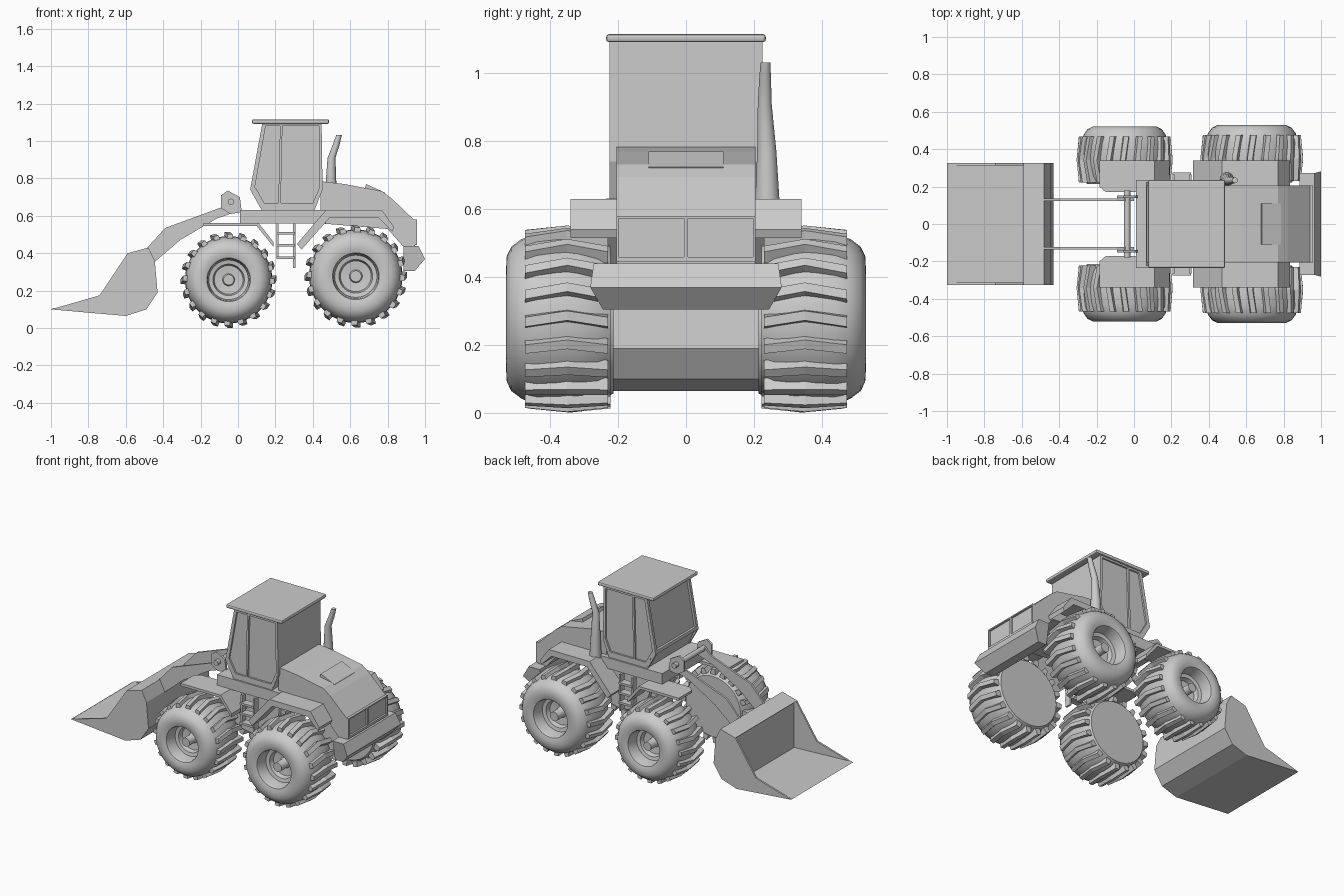
import bpy, bmesh, math
from mathutils import Vector

if "Cube" in bpy.data.objects:
    bpy.data.objects.remove(bpy.data.objects["Cube"])


def finish(name, bm, mirror=False, smooth=None):
    bmesh.ops.recalc_face_normals(bm, faces=bm.faces)
    me = bpy.data.meshes.new(name)
    bm.to_mesh(me)
    bm.free()
    ob = bpy.data.objects.new(name, me)
    bpy.context.collection.objects.link(ob)
    if mirror:
        m = ob.modifiers.new("Mirror", 'MIRROR')
        m.use_axis = (False, True, False)
    if smooth:
        bpy.ops.object.select_all(action='DESELECT')
        ob.select_set(True)
        bpy.context.view_layer.objects.active = ob
        bpy.ops.object.shade_smooth_by_angle(angle=math.radians(smooth))
    return ob


def loft(name, loops, mirror=False, caps=True, closed=False, smooth=None):
    """Skin between point loops of equal length."""
    bm = bmesh.new()
    rows = [[bm.verts.new(p) for p in lp] for lp in loops]
    n = len(rows[0])
    for a, b in zip(rows, rows[1:] + ([rows[0]] if closed else [])):
        for i in range(n):
            j = (i + 1) % n
            bm.faces.new((a[i], a[j], b[j], b[i]))
    if caps and not closed:
        bm.faces.new(rows[0])
        bm.faces.new(rows[-1])
    return finish(name, bm, mirror, smooth)


def prism(name, pts, y0, y1, mirror=False):
    """Extrude an x-z outline along y."""
    return loft(name, [[(x, y, z) for x, z in pts] for y in (y0, y1)], mirror)


def box(name, x, y, z, mirror=False):
    return prism(name, [(x[0], z[0]), (x[1], z[0]), (x[1], z[1]), (x[0], z[1])], y[0], y[1], mirror)


def frame(name, outer, inner, d0, d1, place, mirror=False):
    """Flat ring between two outlines, given a depth by place(u, v, d)."""
    loops = [[place(u, v, d) for u, v in o]
             for o, d in ((outer, d0), (outer, d1), (inner, d1), (inner, d0))]
    return loft(name, loops, mirror, closed=True)


def rod(name, stations, axis='Z', n=12, mirror=False):
    """Round tube through (centre, radius) stations."""
    loops = []
    for c, r in stations:
        ring = []
        for i in range(n):
            a = 2 * math.pi * i / n
            u, v = r * math.cos(a), r * math.sin(a)
            ring.append(Vector(c) + Vector((u, v, 0) if axis == 'Z' else (u, 0, v)))
        loops.append(ring)
    return loft(name, loops, mirror, smooth=35)


# Wheels: tyre and dished rim in one lathe, with chevron tread lugs
TYRE = [(.215, .222), (.236, .26), (.247, .32), (.25, .38), (.247, .44), (.235, .485), (.212, .515),
        (.185, .528), (.15, .53), (.125, .522), (.12, .51), (.113, .445), (.09, .44),
        (.082, .41), (.035, .405), (.03, .415), (.03, .485)]


def wheel(name, cx, cz, s, dy):
    rod(name, [((cx, y + dy, cz), r * s) for r, y in TYRE], 'Y', 36, True)
    bm = bmesh.new()
    count = 20
    for k in range(count):
        a = 2 * math.pi * k / count
        rows = []
        for y, top, shift in ((.23, .262, -.035), (.35, .275, .035), (.475, .262, -.035)):
            row = []
            for r, w in ((.225, -.02), (top, -.014), (top, .014), (.225, .02)):
                t = a + shift + w / r
                row.append(bm.verts.new((cx + r * s * math.cos(t), y + dy, cz + r * s * math.sin(t))))
            rows.append(row)
        for p, q in zip(rows, rows[1:]):
            for i in range(4):
                j = (i + 1) % 4
                bm.faces.new((p[i], p[j], q[j], q[i]))
        bm.faces.new(rows[0])
        bm.faces.new(rows[-1])
    finish(name + "_lugs", bm, True)


wheel("front_wheels", -.05, .258, .935, -.008)
wheel("rear_wheels", .63, .277, 1.0, 0)

# Bucket: wedge shell and side plates
BACK = [(-.48, .43), (-.445, .36), (-.43, .19), (-.49, .10), (-.60, .065), (-1, .10)]
prism("bucket_shell", BACK + [(-.985, .108), (-.575, .09), (-.575, .39), (-.59, .40)], -.32, .32)
prism("bucket_side_plates", BACK + [(-.74, .175), (-.59, .40)], .313, .325, True)

# Lift arms with pivot
ARM = [(-.09, .645), (-.05, .69), (.0, .67), (0, .625), (-.115, .585), (-.31, .47),
       (-.45, .35), (-.485, .43), (-.39, .535)]
prism("lift_arms", ARM, .122, .135, True)
prism("pivot_plates", [(-.09, .64), (-.09, .71), (-.055, .735), (.01, .70), (.02, .62), (-.04, .61)],
      .138, .152, True)
rod("pivot_tube", [((-.037, -.18, .675), .017), ((-.037, .18, .675), .017)], 'Y', 16)

# Deck under the cab
box("deck", (.01, .47), (-.235, .235), (.56, .632))

# Cab: inset glass core, side frames, front frame, roof
CAB = [(.125, .632), (.065, .74), (.13, 1.095), (.447, 1.095), (.452, .74), (.41, .632)]
prism("cab_glass", [(.13, .632), (.08, .74), (.145, 1.095), (.447, 1.095), (.452, .74), (.41, .632)],
      -.214, .214)
side = lambda u, v, d: (u, d, v)
frame("cab_side_frames", CAB,
      [(.135, .65), (.088, .74), (.148, 1.08), (.432, 1.08), (.436, .74), (.40, .65)],
      .21, .225, side, True)
prism("cab_door_posts", [(.215, .64), (.225, 1.09), (.238, 1.09), (.228, .64)], .212, .226, True)
prism("cab_lower_trim", [(.13, .64), (.08, .75), (.095, .75), (.14, .67), (.40, .67), (.435, .75),
                         (.45, .75), (.41, .64)], .212, .226, True)
front = lambda u, v, d: (.065 + (v - .74) * .183 + d, u, v)
frame("cab_front_frame", [(-.225, .74), (.225, .74), (.225, 1.095), (-.225, 1.095)],
      [(-.205, .76), (.205, .76), (.205, 1.08), (-.205, 1.08)], 0, .02, front)
roof = box("cab_roof", (.075, .487), (-.235, .235), (1.092, 1.116))
bev = roof.modifiers.new("Bevel", 'BEVEL')
bev.width, bev.segments = .008, 2

# Engine hood, hatch and rear grille
prism("engine_hood", [(.44, .56), (.44, .785), (.57, .77), (.77, .732), (.82, .695), (.945, .575),
                      (.945, .44), (.88, .44), (.8, .53)], -.205, .205)
prism("hood_hatch", [(.675, .735), (.685, .77), (.785, .725), (.77, .695)], -.11, .11)
rear = lambda u, v, d: (d, u, v)
frame("grille_frames", [(.0, .445), (.205, .445), (.205, .58), (.0, .58)],
      [(.006, .46), (.197, .46), (.197, .572), (.006, .572)], .94, .957, rear, True)

# Counterweight bumper, narrower towards the bottom
prof = [(.885, .44), (.965, .44), (1.0, .37), (.945, .305), (.885, .305)]
half = [.272, .272, .282, .245, .245]
loft("rear_counterweight", [[(x, s * h, z) for (x, z), h in zip(prof, half)] for s in (-1, 1)])

# Fenders
prism("rear_fenders", [(.315, .45), (.47, .63), (.77, .63), (.835, .54), (.825, .515),
                       (.75, .59), (.49, .59), (.34, .42)], .2, .34, True)
ff = [(-.185, .34), (.10, .34), (.10, .17), (-.15, .17), (-.185, .20)]
loft("front_fenders", [[(x, y, z) for x, y in ff] for z in (.545, .562)], True)
prism("front_fender_flaps", [(.09, .562), (.11, .562), (.19, .46), (.19, .435), (.10, .545)],
      .17, .34, True)

# Access ladders
for x in (.205, .295):
    box("ladder_rail", (x, x + .012), (.225, .265), (.32 if x > .25 else .37, .56), True)
for z in (.37, .435, .50):
    box("ladder_step", (.205, .305), (.225, .275), (z, z + .014), True)

# Exhaust stack, tapered with an angled tip
rod("exhaust_stack", [((.497, .24, .60), .038), ((.497, .238, .77), .029), ((.50, .232, .91), .021),
                      ((.525, .233, .98), .018), ((.54, .234, 1.032), .015)], 'Z', 14)
